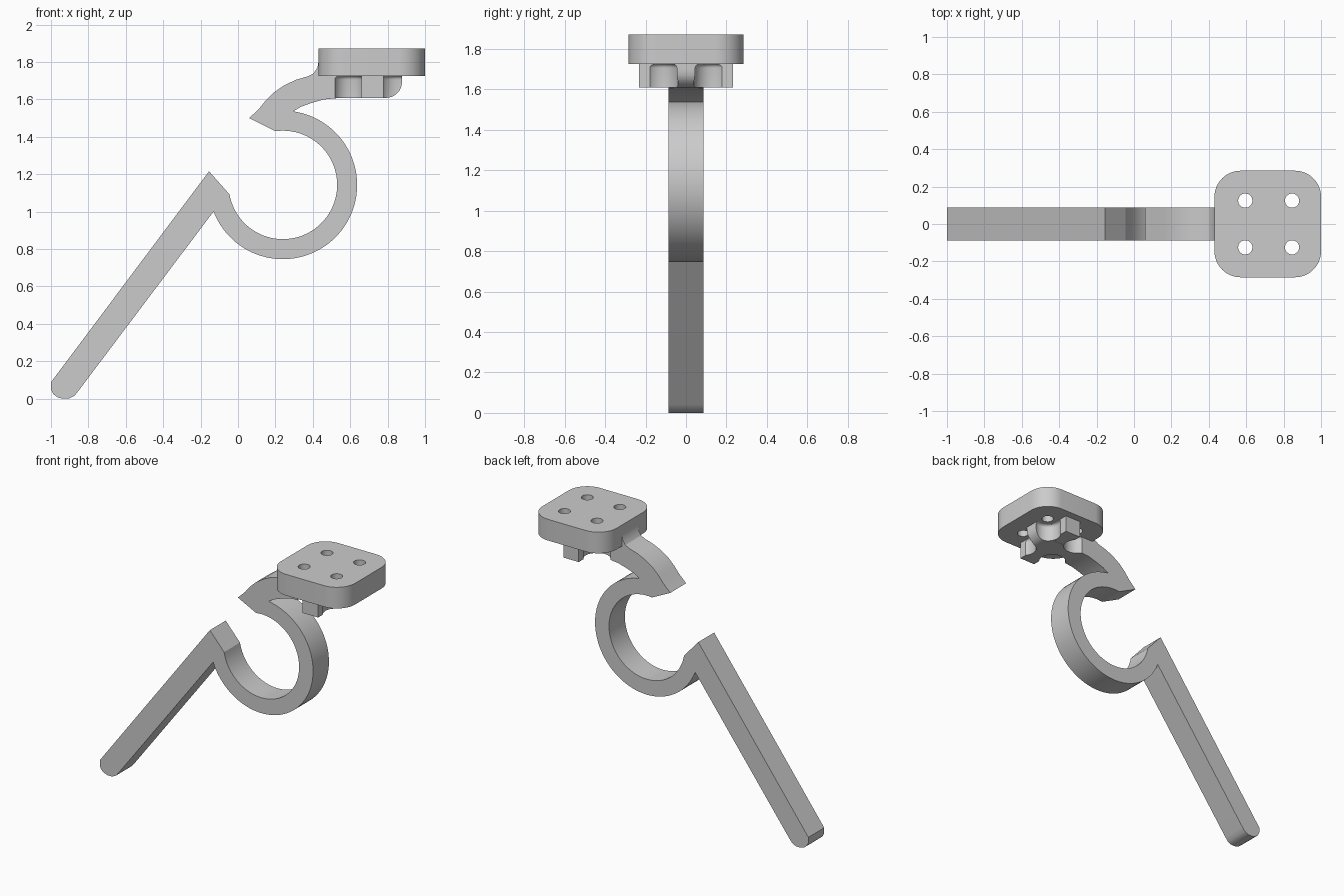
import bpy, bmesh
from math import cos, sin, radians
from mathutils import Matrix

if "Cube" in bpy.data.objects:
    bpy.data.objects.remove(bpy.data.objects["Cube"])

grey = bpy.data.materials.new("plain grey")
grey.use_nodes = True
grey.diffuse_color = (0.6, 0.6, 0.6, 1)
grey.node_tree.nodes["Principled BSDF"].inputs["Base Color"].default_value = (0.6, 0.6, 0.6, 1)


def arc(cx, cy, r, start, end, steps):
    angles = [radians(start + (end - start) * i / steps) for i in range(steps + 1)]
    return [(cx + r * cos(a), cy + r * sin(a)) for a in angles]


def finish(name, bm):
    bmesh.ops.recalc_face_normals(bm, faces=bm.faces)
    mesh = bpy.data.meshes.new(name)
    bm.to_mesh(mesh)
    bm.free()
    mesh.materials.append(grey)
    obj = bpy.data.objects.new(name, mesh)
    bpy.context.collection.objects.link(obj)
    return obj


def prism(name, outline, place, depth):
    """Extrude a closed outline; place maps its 2D points into space."""
    bm = bmesh.new()
    face = bm.faces.new([bm.verts.new(place(*p)) for p in outline])
    new = bmesh.ops.extrude_face_region(bm, geom=[face])["geom"]
    bmesh.ops.translate(bm, vec=depth, verts=[v for v in new if isinstance(v, bmesh.types.BMVert)])
    return finish(name, bm)


def screw_cutters(name, radius, low, high, round_top=0.0):
    """Four cylinders on the screw centres."""
    bm = bmesh.new()
    for x in (0.595, 0.845):
        for y in (-0.125, 0.125):
            bmesh.ops.create_cone(bm, cap_ends=True, segments=40, radius1=radius, radius2=radius,
                                  depth=high - low,
                                  matrix=Matrix.Translation((x, y, (low + high) / 2)))
    if round_top:
        rim = [e for e in bm.edges if all(v.co.z > high - 0.001 for v in e.verts)]
        bmesh.ops.bevel(bm, geom=rim, offset=round_top, segments=4, profile=0.5, affect='EDGES')
    obj = finish(name, bm)
    obj.hide_render = True
    obj.hide_set(True)
    return obj


def cut_and_smooth(obj, cutter):
    bpy.ops.object.select_all(action='DESELECT')
    obj.select_set(True)
    bpy.context.view_layer.objects.active = obj
    if cutter:
        mod = obj.modifiers.new("cut", 'BOOLEAN')
        mod.operation = 'DIFFERENCE'
        mod.solver = 'EXACT'
        mod.object = cutter
        bpy.ops.object.modifier_apply(modifier=mod.name)
    bpy.ops.object.shade_smooth_by_angle(angle=radians(28))


# Hook: leg, open ring, pointed arm and the rib running under the plate
cx, cz, outer, inner = 0.24, 1.143, 0.397, 0.29
foot = [(-1, 0.088), (-1, 0.05), (-0.988, 0.025), (-0.965, 0.008), (-0.94, 0),
        (-0.905, 0), (-0.875, 0.015), (-0.853, 0.042)]
under_arm = [(0.335, 1.56), (0.39, 1.58), (0.46, 1.6), (0.54, 1.608)]
rib_end = arc(0.79, 1.695, 0.087, -90, 0, 8) + [(0.877, 1.74), (0.45, 1.74), (0.45, 1.8)]
arm_top = [(0.43, 1.8), (0.425, 1.77), (0.405, 1.74), (0.375, 1.724), (0.31, 1.705), (0.25, 1.677),
           (0.195, 1.64), (0.15, 1.597), (0.115, 1.553), (0.06, 1.5)]
outline = (foot + arc(cx, cz, outer, 201, 442, 64) + under_arm + rib_end + arm_top
           + arc(cx, cz, inner, 98, -170, 64) + [(-0.155, 1.216)])
hook = prism("hook", outline, lambda x, z: (x, -0.087, z), (0, 0.174, 0))

# Cross rib under the plate
bar = [(0.66, -0.233), (0.778, -0.233), (0.778, 0.233), (0.66, 0.233)]
cross_rib = prism("cross_rib", bar, lambda x, y: (x, y, 1.609), (0, 0, 0.131))

# Mounting plate with rounded corners
corners = []
for i, (sx, sy) in enumerate([(1, 1), (-1, 1), (-1, -1), (1, -1)]):
    corners += arc(0.715 + sx * 0.145, sy * 0.145, 0.14, i * 90, i * 90 + 90, 12)
plate = prism("mounting_plate", corners, lambda x, y: (x, y, 1.725), (0, 0, 0.147))

# Screw holes, and room for the screw heads between the ribs
holes = screw_cutters("screw_hole_cutter", 0.038, 1.6, 2.0)
clearance = screw_cutters("screw_head_cutter", 0.086, 1.58, 1.726, 0.02)
cut_and_smooth(hook, clearance)
cut_and_smooth(cross_rib, clearance)
cut_and_smooth(plate, holes)
